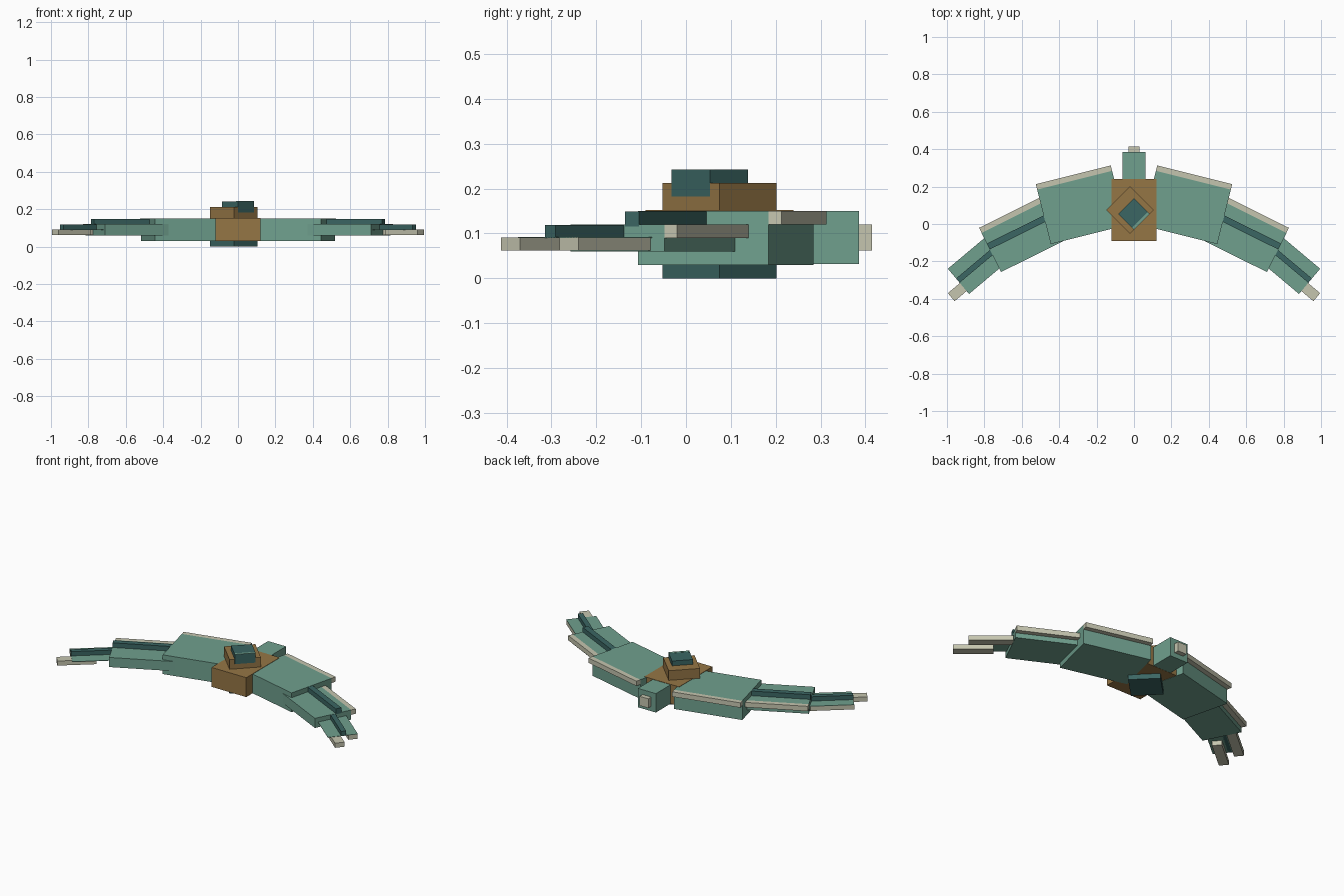
import bpy
import math
from mathutils import Matrix, Vector

cube = bpy.data.objects.get("Cube")
if cube:
    bpy.data.objects.remove(cube, do_unlink=True)


def material(name, rgb):
    m = bpy.data.materials.new(name)
    m.use_nodes = True
    m.diffuse_color = (*rgb, 1)
    m.node_tree.nodes["Principled BSDF"].inputs["Base Color"].default_value = (*rgb, 1)
    return m


TEAL = material("sea_green", (0.16, 0.35, 0.27))
DARK = material("dark_teal", (0.044, 0.133, 0.125))
CREAM = material("cream", (0.56, 0.56, 0.43))
BROWN = material("bronze_brown", (0.30, 0.18, 0.06))


def box(name, mat, u, v, z, origin=(0, 0), angle=0, side=1):
    """Box spanning local ranges u, v, z, turned about origin; side -1 mirrors it."""
    bpy.ops.mesh.primitive_cube_add(size=1)
    ob = bpy.context.object
    ob.name = ob.data.name = name
    size = Vector((u[1] - u[0], v[1] - v[0], z[1] - z[0]))
    mid = Vector((sum(u) / 2, sum(v) / 2, sum(z) / 2))
    turn = Matrix.Rotation(math.radians(angle * side), 4, 'Z')
    place = Matrix.Translation((origin[0] * side, origin[1], 0))
    mid.x *= side
    ob.matrix_world = place @ turn @ Matrix.Translation(mid) @ Matrix.Diagonal((*size, 1))
    ob.data.materials.append(mat)
    return ob


def sheet(name, mat, u, v, z, **kw):
    return box(name, mat, u, v, (z - 0.002, z), **kw)


# Central block, tail and tail stub
box("center_block", BROWN, (-0.12, 0.12), (-0.09, 0.24), (0.031, 0.152))
box("tail_block", TEAL, (-0.062, 0.062), (0.23, 0.386), (0.032, 0.15))
box("tail_stub", CREAM, (-0.03, 0.03), (0.38, 0.415), (0.062, 0.12))

# Turned hub plates above and below the block
hub = dict(origin=(-0.022, 0.075), angle=45)
box("hub_bottom", DARK, (-0.09, 0.09), (-0.09, 0.09), (0, 0.033), **hub)
box("hub_top", BROWN, (-0.09, 0.09), (-0.09, 0.09), (0.15, 0.212), **hub)

# Cap with a lip over the hub edge
cap = dict(origin=(0.0, 0.053), angle=45)
box("cap", DARK, (-0.06, 0.06), (-0.06, 0.06), (0.21, 0.242), **cap)
box("cap_lip", DARK, (-0.06, 0.06), (-0.06, -0.03), (0.182, 0.212), **cap)
sheet("cap_edge", TEAL, (-0.06, 0.06), (-0.06, -0.045), 0.243, **cap)

# Three wing segments per side, each measured from its outer front corner
for side, label in ((1, "left"), (-1, "right")):
    inner = dict(origin=(0.445, -0.107), angle=-14, side=side)
    box(label + "_inner_wing", TEAL, (-0.413, 0), (0, 0.3), (0.03, 0.15), **inner)
    box(label + "_inner_trim", CREAM, (-0.413, 0), (0.3, 0.33), (0.12, 0.15), **inner)

    middle = dict(origin=(0.711, -0.257), angle=-26.4, side=side)
    box(label + "_middle_wing", TEAL, (-0.45, 0), (0, 0.234), (0.06, 0.12), **middle)
    box(label + "_middle_trim", CREAM, (-0.45, 0), (0.234, 0.264), (0.09, 0.12), **middle)
    box(label + "_middle_ridge", DARK, (-0.4, 0), (0.135, 0.17), (0.115, 0.149), **middle)

    outer = dict(origin=(0.882, -0.374), angle=-40, side=side)
    sheet(label + "_outer_wing", TEAL, (-0.3, 0), (0, 0.176), 0.092, **outer)
    box(label + "_outer_ridge", DARK, (-0.27, 0), (0.078, 0.108), (0.09, 0.119), **outer)
    box(label + "_outer_trim", CREAM, (-0.25, 0), (0.12, 0.175), (0.062, 0.0905), **outer)
    box(label + "_wing_tip", CREAM, (-0.14, 0.084), (0.02, 0.076), (0.062, 0.0905), **outer)
